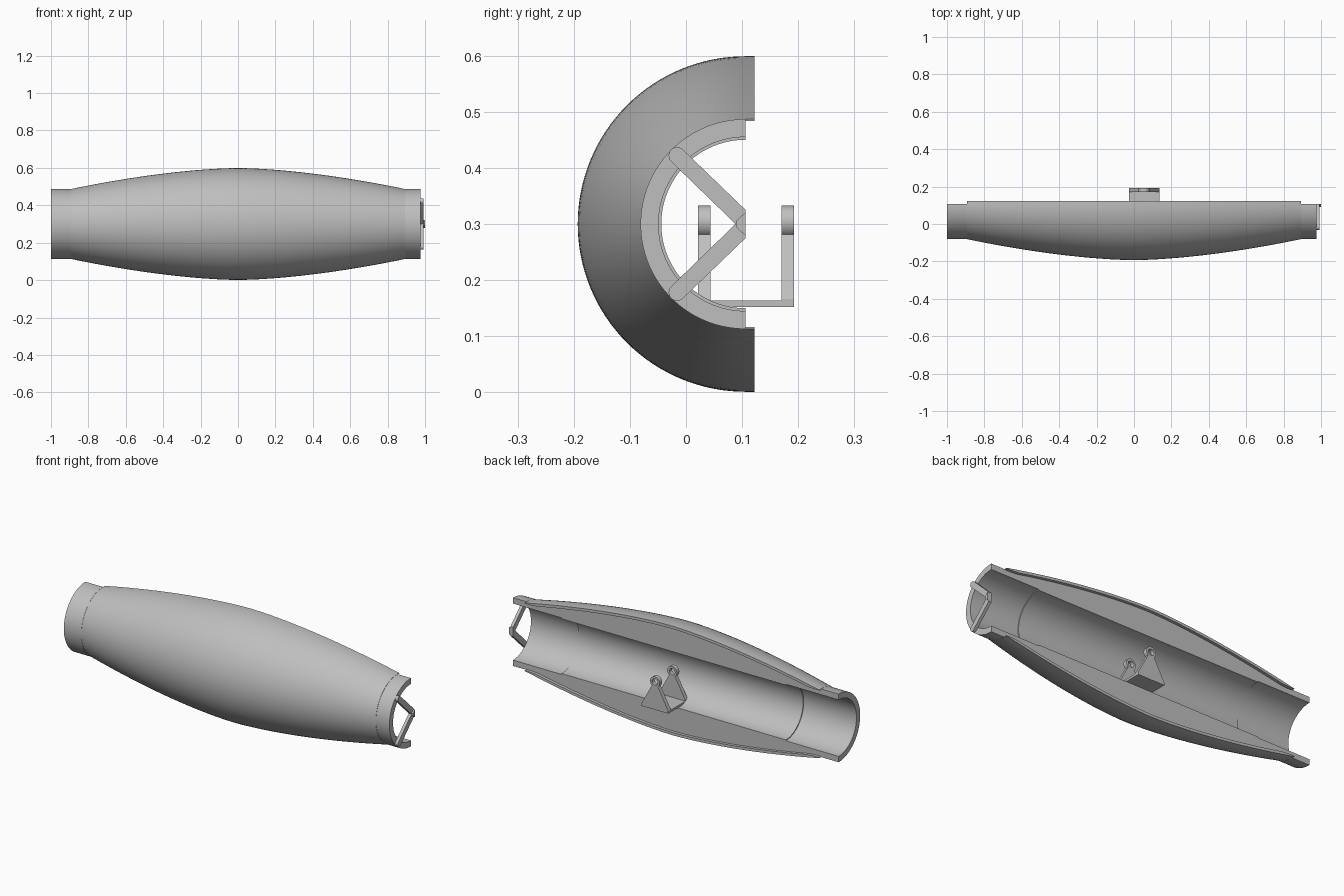
import bpy, bmesh, math
from mathutils import Vector

if "Cube" in bpy.data.objects:
    bpy.data.objects.remove(bpy.data.objects["Cube"], do_unlink=True)

AXIS_Y, AXIS_Z = 0.106, 0.3
NECK_R, BARREL_R, BARREL_END = 0.187, 0.299, 0.893
LIP = 0.016

grey = bpy.data.materials.new("mid_grey")
grey.use_nodes = True
COLOR = (0.52, 0.52, 0.52, 1)
grey.diffuse_color = COLOR
grey.node_tree.nodes["Principled BSDF"].inputs["Base Color"].default_value = COLOR


def finish(name, bm, smooth=True):
    bmesh.ops.recalc_face_normals(bm, faces=bm.faces)
    mesh = bpy.data.meshes.new(name)
    bm.to_mesh(mesh)
    bm.free()
    mesh.materials.append(grey)
    obj = bpy.data.objects.new(name, mesh)
    bpy.context.collection.objects.link(obj)
    if smooth:
        bpy.ops.object.select_all(action='DESELECT')
        obj.select_set(True)
        bpy.context.view_layer.objects.active = obj
        bpy.ops.object.shade_smooth_by_angle(angle=math.radians(30))
    return obj


def half_revolve(name, outer, inner, extend=0.0, steps=64):
    """Sweep the band between two (x, radius) lines half round the axis."""
    bm = bmesh.new()
    stations = [(math.pi * i / steps, 0.0) for i in range(steps + 1)]
    if extend:
        stations = [(0.0, extend)] + stations + [(math.pi, extend)]
    rings = []
    for a, dy in stations:
        rings.append([[bm.verts.new((x, AXIS_Y - r * math.sin(a) + dy,
                                     AXIS_Z + r * math.cos(a))) for x, r in line]
                      for line in (outer, inner)])
    for (o0, i0), (o1, i1) in zip(rings, rings[1:]):
        loop0, loop1 = o0 + i0[::-1], o1 + i1[::-1]
        for k in range(len(loop0)):
            n = (k + 1) % len(loop0)
            bm.faces.new((loop0[k], loop0[n], loop1[n], loop1[k]))
    for o, i in (rings[0], rings[-1]):
        bm.faces.new(o + i[::-1])
    return finish(name, bm)


def prism(name, points, axis, low, high, smooth=True):
    """Extrude a flat outline along x (points are y,z) or y (points are x,z)."""
    bm = bmesh.new()

    def place(p, d):
        return (d, p[0], p[1]) if axis == 'x' else (p[0], d, p[1])
    face = bm.faces.new([bm.verts.new(place(p, low)) for p in points])
    new = bmesh.ops.extrude_face_region(bm, geom=[face])["geom"]
    shift = Vector((high - low, 0, 0) if axis == 'x' else (0, high - low, 0))
    bmesh.ops.translate(bm, vec=shift,
                        verts=[v for v in new if isinstance(v, bmesh.types.BMVert)])
    return finish(name, bm, smooth)


def barrel_radius(x):
    return NECK_R + (BARREL_R - NECK_R) * (1 - abs(x / BARREL_END) ** 1.65)


# Thin outer skin whose lip stands past the split plane
xs = [BARREL_END * (i / 24 - 1) for i in range(49)]
skin = [(x, barrel_radius(x)) for x in xs]
half_revolve("outer_skin", skin,
             [(x, max(NECK_R - 0.003, r - 0.015)) for x, r in skin], extend=LIP)

# Solid core with necks and a stepped bore
core_outer = [(x, max(NECK_R - 0.001, r - 0.007)) for x, r in skin]
core_outer = ([(-1, NECK_R), (-BARREL_END - 0.001, NECK_R)] + core_outer +
              [(BARREL_END + 0.001, NECK_R), (0.975, NECK_R)])
bore = [(-1, 0.155), (-0.68, 0.155), (-0.68, 0.15),
        (0.68, 0.15), (0.68, 0.155), (0.975, 0.155)]
half_revolve("core_half", core_outer, bore)

# Two round-ended bars meeting at a pin on the left end
for name, side in (("upper_bar", 1), ("lower_bar", -1)):
    start = Vector((-0.016, AXIS_Z + side * 0.122))
    half = 0.015
    outline = []
    for i in range(13):
        a = math.radians(45 + 180 * i / 12)
        outline.append((start.x + half * math.cos(a),
                        start.y + side * half * math.sin(a)))
    tip = AXIS_Z + side * 0.004
    outline += [(AXIS_Y, tip - side * half * math.sqrt(2)),
                (AXIS_Y, tip + side * half * math.sqrt(2))]
    prism(name, outline, 'x', 0.974, 0.991)
pin = [(AXIS_Y, AXIS_Z - 0.021), (AXIS_Y, AXIS_Z + 0.021),
       (0.09, AXIS_Z + 0.006), (0.09, AXIS_Z - 0.006)]
prism("bar_pin", pin, 'x', 0.985, 1.0, smooth=False)

# Bracket: base plate, two tapered cheeks and two ring eyes
CX, EYE_Z, EYE_R, HOLE_R = 0.054, 0.304, 0.029, 0.017
prism("bracket_base", [(CX - 0.081, 0.152), (CX + 0.081, 0.152),
                       (CX + 0.081, 0.164), (CX - 0.081, 0.164)],
      'y', 0.022, 0.192, smooth=False)
for name, low, high in (("front", 0.0215, 0.0435), ("back", 0.17, 0.1925)):
    prism(name + "_cheek", [(CX - 0.081, 0.1525), (CX + 0.081, 0.1525),
                            (CX + 0.081, 0.166), (CX + 0.018, 0.282),
                            (CX, 0.278), (CX - 0.018, 0.282), (CX - 0.081, 0.166)],
          'y', low, high, smooth=False)
    bm = bmesh.new()
    rows = []
    for i in range(32):
        a = math.tau * i / 32
        rows.append([bm.verts.new((CX + r * math.cos(a), y, EYE_Z + r * math.sin(a)))
                     for r, y in ((EYE_R, low), (EYE_R, high), (HOLE_R, high), (HOLE_R, low))])
    for i, row in enumerate(rows):
        nxt = rows[(i + 1) % len(rows)]
        for k in range(4):
            n = (k + 1) % 4
            bm.faces.new((row[k], row[n], nxt[n], nxt[k]))
    finish(name + "_eye", bm)
